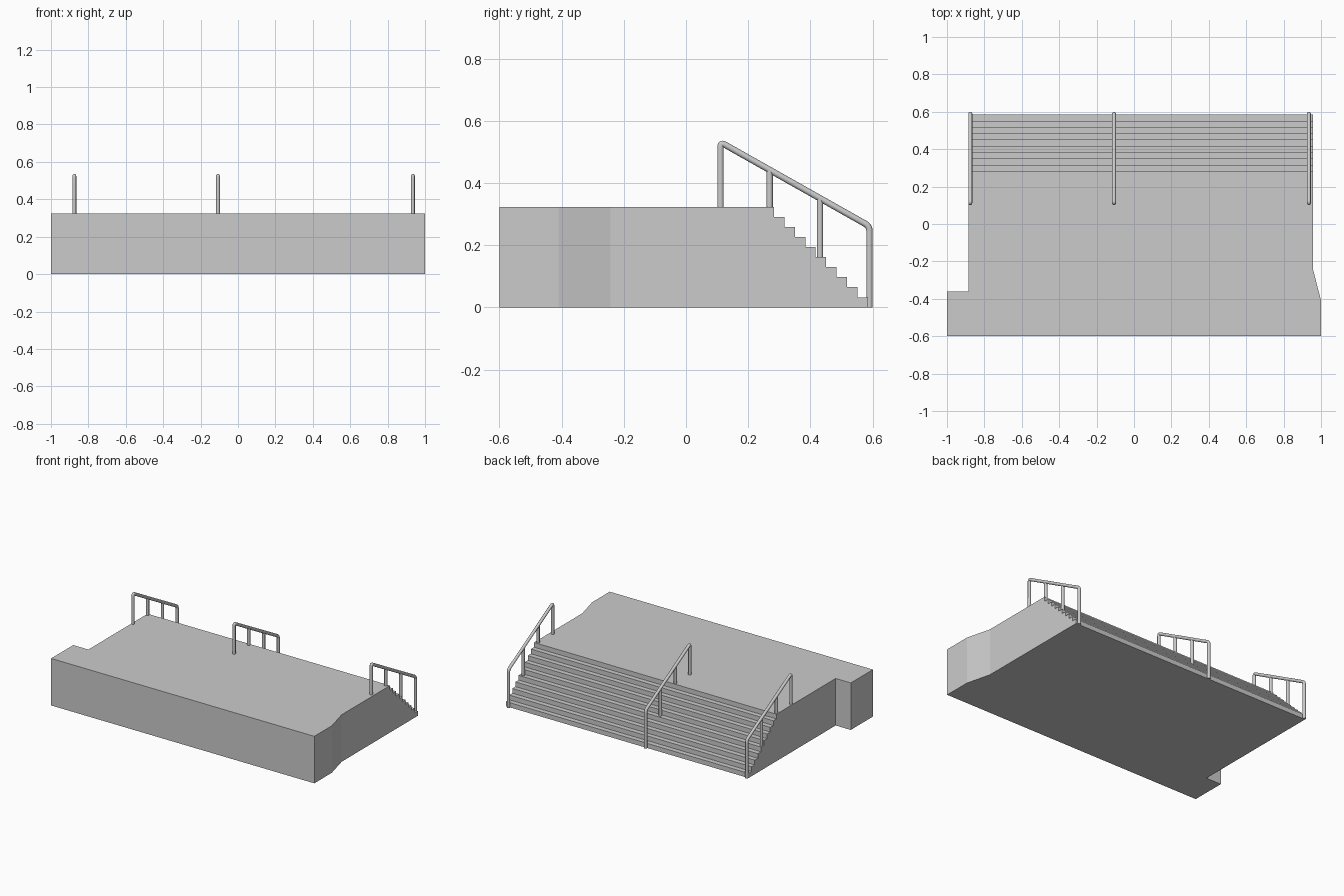
import bpy, bmesh
from mathutils import Vector

if "Cube" in bpy.data.objects:
    bpy.data.objects.remove(bpy.data.objects["Cube"])

TOP = 0.323                     # platform height
STEPS = 10                      # risers
Y_TOP, Y_END = 0.283, 0.585     # stair run
RISE = TOP / STEPS
RUN = (Y_END - Y_TOP) / (STEPS - 1)
R = 0.0102                      # tube radius


def prism(name, points, offset):
    """Extrude a closed outline of 3D points along an offset."""
    bm = bmesh.new()
    face = bm.faces.new([bm.verts.new(p) for p in points])
    res = bmesh.ops.extrude_face_region(bm, geom=[face], use_keep_orig=True)
    moved = [g for g in res["geom"] if isinstance(g, bmesh.types.BMVert)]
    bmesh.ops.translate(bm, verts=moved, vec=offset)
    bmesh.ops.recalc_face_normals(bm, faces=bm.faces)
    mesh = bpy.data.meshes.new(name)
    bm.to_mesh(mesh)
    bm.free()
    obj = bpy.data.objects.new(name, mesh)
    bpy.context.collection.objects.link(obj)
    return obj


def activate(obj):
    bpy.ops.object.select_all(action='DESELECT')
    obj.select_set(True)
    bpy.context.view_layer.objects.active = obj


def rounded(points, radius, n=6):
    """Round the inner corners of a polyline."""
    pts = [Vector(p) for p in points]
    out = [pts[0]]
    for a, b, c in zip(pts, pts[1:], pts[2:]):
        p, q = b + (a - b).normalized() * radius, b + (c - b).normalized() * radius
        for i in range(n + 1):
            t = i / n
            out.append(p * (1 - t) ** 2 + b * 2 * t * (1 - t) + q * t * t)
    return out + [pts[-1]]


def tube(name, paths):
    """Round capped tubes along several paths, as one mesh."""
    cu = bpy.data.curves.new(name, 'CURVE')
    cu.dimensions = '3D'
    cu.bevel_depth = R
    cu.bevel_resolution = 4
    cu.use_fill_caps = True
    for path in paths:
        sp = cu.splines.new('POLY')
        sp.points.add(len(path) - 1)
        for pt, co in zip(sp.points, path):
            pt.co = (*co, 1)
    obj = bpy.data.objects.new(name, cu)
    bpy.context.collection.objects.link(obj)
    activate(obj)
    bpy.ops.object.convert(target='MESH')
    bpy.ops.object.shade_smooth_by_angle(angle=0.7)
    return obj


# Stepped side profile, extruded across the width
side = [(-0.6, 0), (-0.6, TOP)]
for i in range(STEPS):
    y = Y_TOP + i * RUN
    side += [(y, TOP - i * RISE), (y, TOP - (i + 1) * RISE if i < STEPS - 1 else 0)]
platform = prism("platform_with_stairs", [(-1.1, y, z) for y, z in side], (2.2, 0, 0))

# Trim to the plan outline: notch on the left, slanted shoulder on the right
plan = [(-1, -0.7), (1, -0.7), (1, -0.41), (0.957, -0.242),
        (0.957, 0.7), (-0.885, 0.7), (-0.885, -0.36), (-1, -0.36)]
cutter = prism("plan_cutter", [(x, y, -0.2) for x, y in plan], (0, 0, 0.8))
cutter.hide_render = True
mod = platform.modifiers.new("plan", 'BOOLEAN')
mod.operation = 'INTERSECT'
mod.solver = 'EXACT'
mod.object = cutter
activate(platform)
bpy.ops.object.modifier_apply(modifier=mod.name)
bpy.data.objects.remove(cutter)

# Handrails: bent outer tube plus two inner posts
Y0, Y1, Z0, Z1 = 0.111, 0.59, 0.531, 0.261
for label, x in (("left", -0.875), ("middle", -0.107), ("right", 0.935)):
    frame = rounded([(x, Y0, TOP), (x, Y0, Z0), (x, Y1, Z1), (x, Y1, 0)], 0.016)
    posts = []
    for y, foot in ((0.269, TOP), (0.431, TOP - 5 * RISE)):
        head = Z0 + (Z1 - Z0) * (y - Y0) / (Y1 - Y0)
        posts.append([(x, y, foot), (x, y, head)])
    tube(f"{label}_handrail", [frame] + posts)
